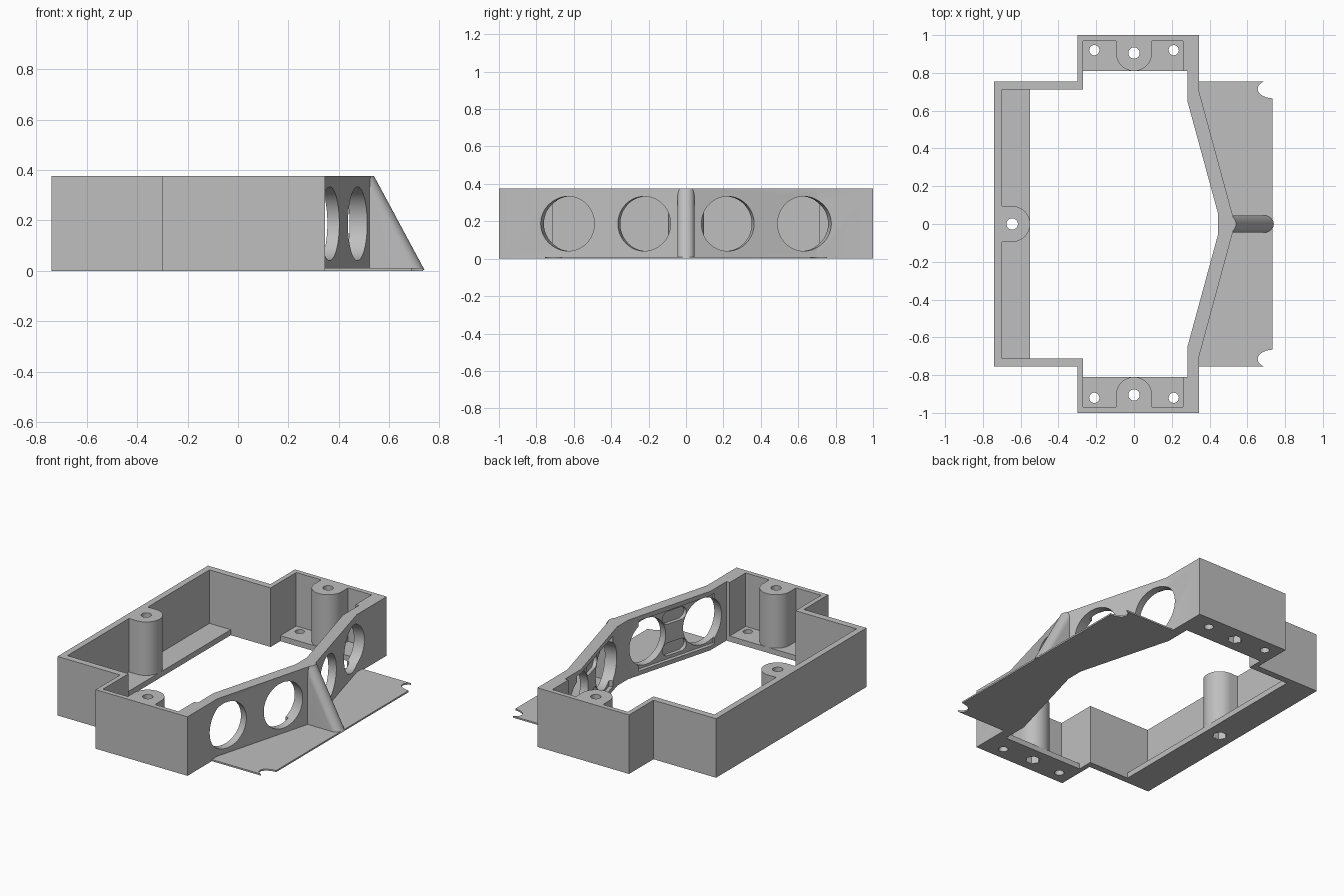
import bpy
import bmesh
from math import cos, sin, radians, tau
from mathutils import Matrix, Vector

if "Cube" in bpy.data.objects:
    bpy.data.objects.remove(bpy.data.objects["Cube"], do_unlink=True)

HEIGHT = 0.375
FLOOR = 0.035

grey = bpy.data.materials.new("light grey plastic")
grey.use_nodes = True
colour = (0.52, 0.52, 0.52, 1)
grey.diffuse_color = colour
grey.node_tree.nodes["Principled BSDF"].inputs["Base Color"].default_value = colour


def circle(cx, cy, r, n=48):
    return [(cx + r * cos(tau * i / n), cy + r * sin(tau * i / n)) for i in range(n)]


def arc(cx, cy, rx, ry, a0, a1, n=16):
    angles = [radians(a0 + (a1 - a0) * i / n) for i in range(n + 1)]
    return [(cx + rx * cos(a), cy + ry * sin(a)) for a in angles]


def rect(x0, x1, y0, y1):
    return [(x0, y0), (x1, y0), (x1, y1), (x0, y1)]


def mirrored(half):
    return half + [(x, -y) for x, y in reversed(half) if y > 0]


def loft(name, low, high, z0, z1, matrix=Matrix()):
    """Solid between two outlines with the same number of points."""
    bm = bmesh.new()
    a = [bm.verts.new(matrix @ Vector((x, y, z0))) for x, y in low]
    b = [bm.verts.new(matrix @ Vector((x, y, z1))) for x, y in high]
    bm.faces.new(a)
    bm.faces.new(b)
    for i in range(len(a)):
        j = (i + 1) % len(a)
        bm.faces.new((a[i], a[j], b[j], b[i]))
    bmesh.ops.recalc_face_normals(bm, faces=bm.faces)
    mesh = bpy.data.meshes.new(name)
    bm.to_mesh(mesh)
    bm.free()
    mesh.materials.append(grey)
    obj = bpy.data.objects.new(name, mesh)
    bpy.context.collection.objects.link(obj)
    return obj


def prism(name, pts, z0, z1, matrix=Matrix()):
    return loft(name, pts, pts, z0, z1, matrix)


def cut(targets, cutter):
    for obj in targets:
        mod = obj.modifiers.new("cut", "BOOLEAN")
        mod.operation = "DIFFERENCE"
        mod.solver = "EXACT"
        mod.object = cutter
        bpy.context.view_layer.objects.active = obj
        bpy.ops.object.modifier_apply(modifier=mod.name)
    bpy.data.objects.remove(cutter, do_unlink=True)


# Perimeter wall
outer = mirrored([(0.535, 0), (0.345, 0.7), (0.345, 1), (-0.3, 1),
                  (-0.3, 0.755), (-0.74, 0.755)])
inner = mirrored([(0.445, 0.055), (0.283, 0.65), (0.283, 0.81), (0.26, 0.81),
                  (0.26, 0.97), (-0.27, 0.97), (-0.27, 0.713), (-0.7, 0.713)])
wall = prism("perimeter_wall", outer, 0, HEIGHT)
cut([wall], prism("cavity", inner, -0.1, HEIGHT + 0.1))

# Round openings, shallow board pockets and slots in the two slanted walls
for s in (1, -1):
    along = Vector((-0.262, s * 0.965, 0))
    out = Vector((0.965, s * 0.262, 0))
    frame = Matrix((along, (0, 0, 1), out)).transposed().to_4x4()
    frame.translation = (0.415, s * 0.426, 0.187)
    cut([wall], prism("pocket", rect(-0.29, 0.29, -0.16, 0.16), -0.2, -0.045, frame))
    for v in (-0.1, 0.1):
        slot = arc(0.05, v, 0.04, 0.04, -90, 90) + arc(-0.05, v, 0.04, 0.04, 90, 270)
        cut([wall], prism("slot", slot, -0.2, -0.022, frame))
    for u in (-0.211, 0.211):
        cut([wall], prism("opening", circle(u, 0, 0.146, 64), -0.2, 0.2, frame))

# Floor ledges and screw posts
side_ledge = prism("side_ledge", rect(-0.72, -0.55, -0.73, 0.73), 0, FLOOR)
side_post = prism("side_post", arc(-0.645, 0, 0.095, 0.095, -90, 90, 32)
                  + [(-0.72, 0.095), (-0.72, -0.095)], 0, HEIGHT)
parts = [wall, side_ledge, side_post]
screws = [(-0.645, 0, [side_ledge, side_post])]
for s, label in ((1, "back"), (-1, "front")):
    ledge = prism(label + "_ledge", [(x, s * y) for x, y in rect(-0.285, 0.3, 0.81, 0.985)],
                  0, FLOOR)
    post_outline = arc(0, 0.905, 0.095, 0.095, 180, 360, 32) + [(0.095, 0.985), (-0.095, 0.985)]
    post = prism(label + "_post", [(x, s * y) for x, y in post_outline], 0, HEIGHT)
    for x in (-0.21, 0.21):
        cut([ledge], prism("hole", circle(x, s * 0.92, 0.027, 32), -0.1, 0.1))
    screws.append((0, s * 0.905, [ledge, post]))
    parts += [ledge, post]

# Screw holes with hexagonal nut recesses underneath
for x, y, targets in screws:
    cut(targets, prism("hole", circle(x, y, 0.03, 32), -0.1, HEIGHT + 0.1))
    cut(targets, prism("nut_recess", circle(x, y, 0.043, 6), -0.1, 0.06))

# Thin skirt plate with notched corners
skirt = mirrored([(0.5, 0.02), (0.33, 0.66), (0.33, 0.755)]
                 + arc(0.74, 0.715, 0.085, 0.05, 127, 266))
parts.append(prism("skirt_plate", skirt, 0, 0.01))


# Sloping round-nosed brace at the apex
def brace_outline(tip):
    r = 0.046
    return [(0.48, -r)] + arc(tip - r, 0, r, r, -90, 90) + [(0.48, r)]


parts.append(loft("apex_brace", brace_outline(0.74), brace_outline(0.54), 0.003, HEIGHT))

# Smooth rounded surfaces, keep edges crisp
bpy.ops.object.select_all(action="DESELECT")
for obj in parts:
    obj.select_set(True)
bpy.context.view_layer.objects.active = wall
bpy.ops.object.shade_smooth_by_angle(angle=radians(25))
